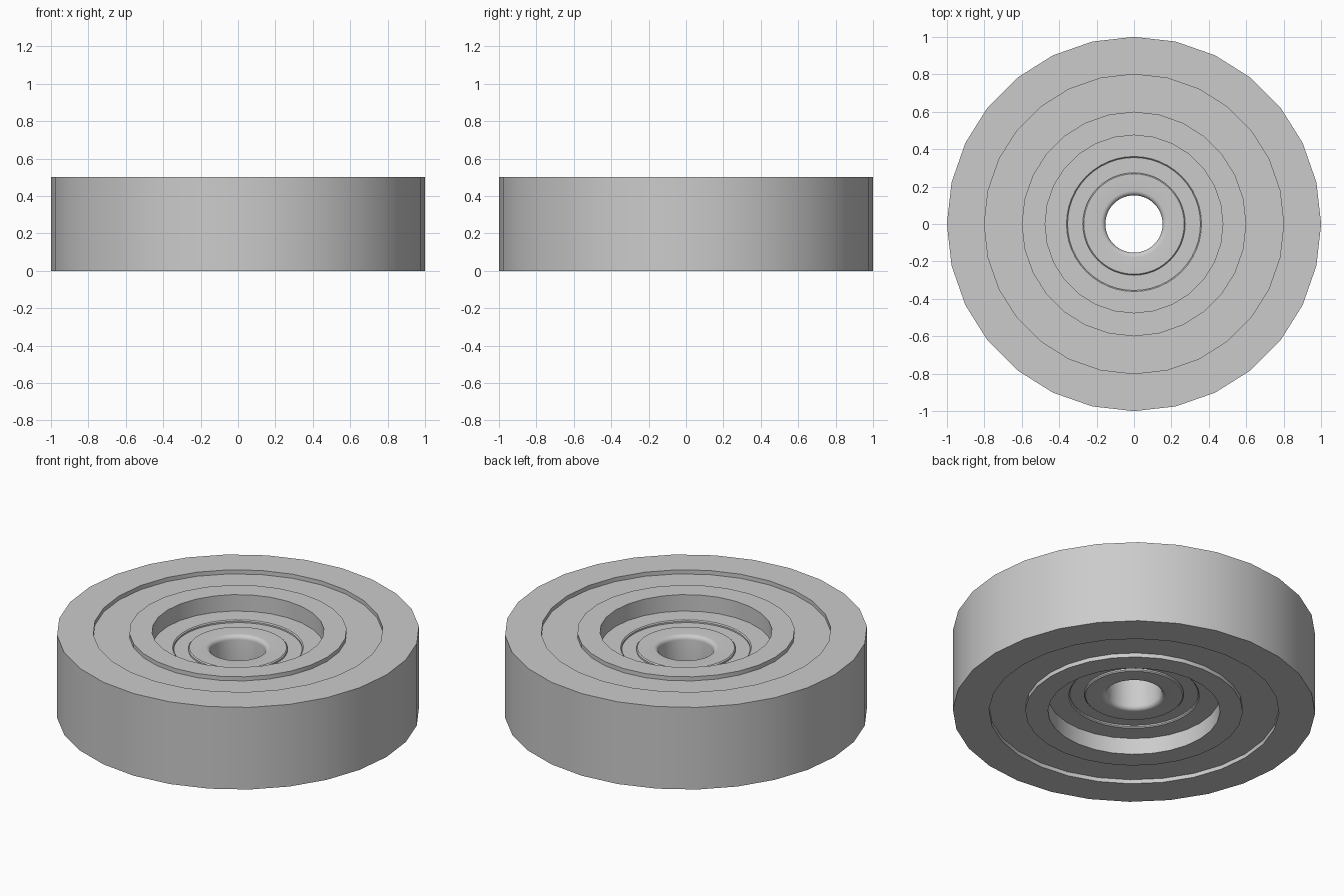
import bpy, bmesh, math

if "Cube" in bpy.data.objects:
    bpy.data.objects.remove(bpy.data.objects["Cube"], do_unlink=True)

grey = bpy.data.materials.new("light grey")
grey.use_nodes = True
colour = (0.6, 0.6, 0.6, 1)
grey.diffuse_color = colour
grey.node_tree.nodes["Principled BSDF"].inputs["Base Color"].default_value = colour

HALF = 0.25  # mid height of the wheel


def lathe(name, upper, sides):
    """Revolve a closed (radius, height above middle) profile mirrored about mid height."""
    profile = upper + [(r, -h) for r, h in reversed(upper)]
    bm = bmesh.new()
    rings = []
    for r, h in profile:
        rings.append([bm.verts.new((r * math.cos(a), r * math.sin(a), HALF + h))
                      for a in (2 * math.pi * i / sides for i in range(sides))])
    for k, ring in enumerate(rings):
        after = rings[(k + 1) % len(rings)]
        for i in range(sides):
            j = (i + 1) % sides
            bm.faces.new((ring[i], ring[j], after[j], after[i]))
    bmesh.ops.recalc_face_normals(bm, faces=bm.faces)
    mesh = bpy.data.meshes.new(name)
    bm.to_mesh(mesh)
    bm.free()
    mesh.materials.append(grey)
    obj = bpy.data.objects.new(name, mesh)
    bpy.context.collection.objects.link(obj)
    bpy.ops.object.select_all(action='DESELECT')
    obj.select_set(True)
    bpy.context.view_layer.objects.active = obj
    bpy.ops.object.shade_smooth_by_angle(angle=math.radians(30))
    return obj


def fillet(r, h, size, steps=5):
    """Rounded bore edge, from the bore wall up to the flat face."""
    arc = [math.pi / 2 * i / steps for i in range(steps + 1)]
    return [(r + size * (1 - math.cos(a)), h - size * (1 - math.sin(a))) for a in arc]


# Wheel with a shallow ring groove on each face
lathe("wheel", [(0.475, HALF), (0.6, HALF), (0.6, 0.225), (0.8, 0.225),
                (0.8, HALF), (1.0, HALF)], 28)

# Bearing races and the recessed shield between them
FACE = 0.15
lathe("bearing_inner_race", fillet(0.153, FACE, 0.025)
      + [(0.268, FACE), (0.274, FACE - 0.006), (0.274, 0.12)], 48)
lathe("bearing_shield", [(0.272, 0.135), (0.357, 0.135)], 48)
lathe("bearing_outer_race", [(0.355, 0.12), (0.355, FACE - 0.006),
                             (0.361, FACE), (0.48, FACE)], 48)
